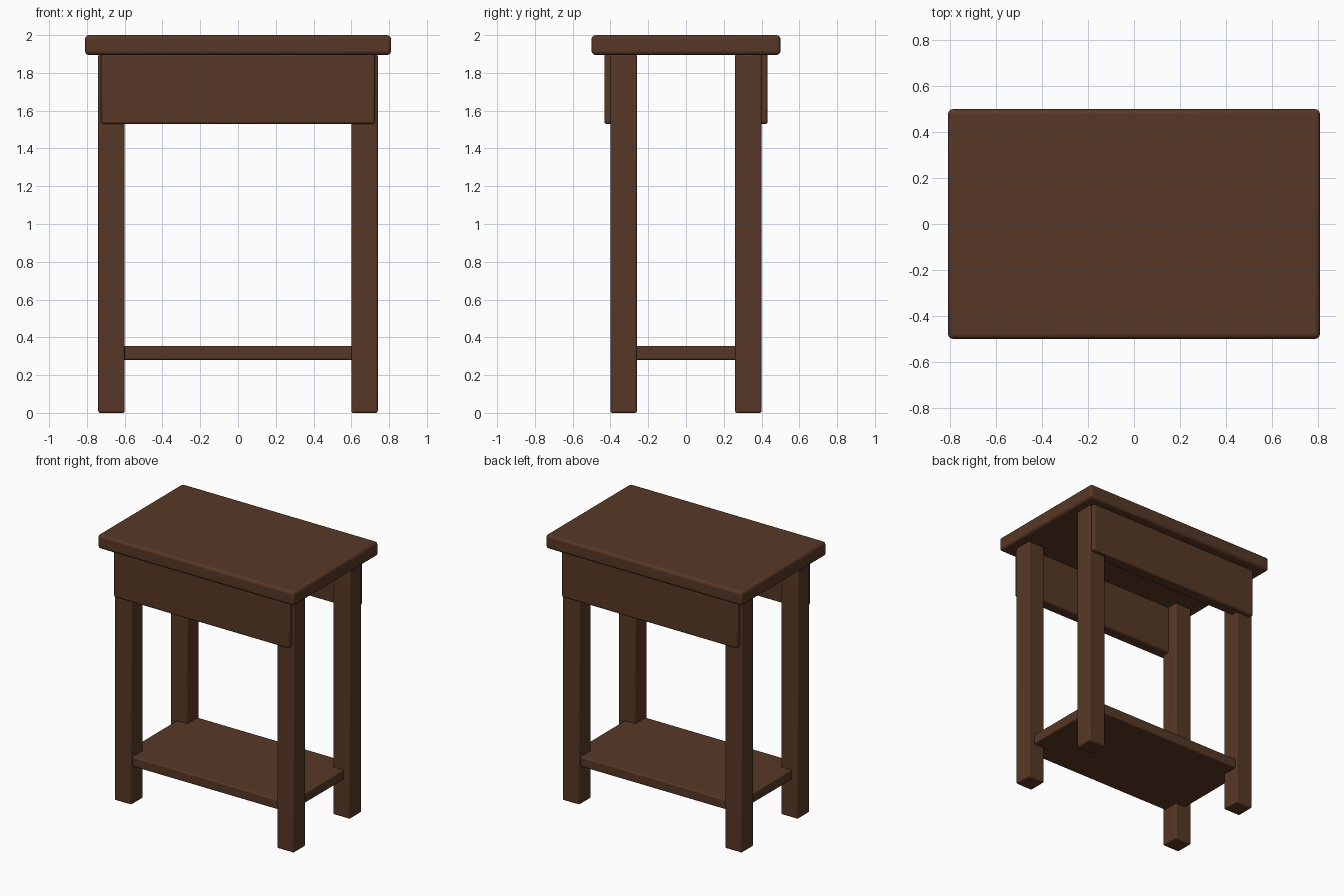
import bpy
import bmesh
import math

cube = bpy.data.objects.get("Cube")
if cube:
    bpy.data.objects.remove(cube, do_unlink=True)

# Dark brown wood
wood = bpy.data.materials.new("dark_brown_wood")
wood.use_nodes = True
colour = (0.095, 0.039, 0.019, 1)
wood.diffuse_color = colour
wood.node_tree.nodes["Principled BSDF"].inputs["Base Color"].default_value = colour


def board(name, low, high, radius):
    """Box between two corners with rounded edges."""
    bm = bmesh.new()
    bmesh.ops.create_cube(bm, size=1)
    for v in bm.verts:
        v.co = [h if c > 0 else l for c, l, h in zip(v.co, low, high)]
    mesh = bpy.data.meshes.new(name)
    bm.to_mesh(mesh)
    bm.free()
    mesh.materials.append(wood)
    obj = bpy.data.objects.new(name, mesh)
    bpy.context.collection.objects.link(obj)
    bevel = obj.modifiers.new("rounded_edges", "BEVEL")
    bevel.width = radius
    bevel.segments = 3
    bpy.ops.object.select_all(action="DESELECT")
    obj.select_set(True)
    bpy.context.view_layer.objects.active = obj
    bpy.ops.object.shade_smooth_by_angle(angle=math.radians(35))
    return obj


# Table top and lower shelf
board("table_top", (-0.81, -0.5, 1.895), (0.81, 0.5, 2), 0.02)
board("lower_shelf", (-0.69, -0.385, 0.28), (0.69, 0.385, 0.355), 0.01)

for depth, sy in (("front", -1), ("back", 1)):
    # Apron panel across each long side
    y0, y1 = sorted((sy * 0.34, sy * 0.432))
    board(depth + "_panel", (-0.725, y0, 1.53), (0.725, y1, 1.9), 0.012)
    # Legs, one in each corner
    y0, y1 = sorted((sy * 0.26, sy * 0.4))
    for side, sx in (("right", -1), ("left", 1)):
        x0, x1 = sorted((sx * 0.6, sx * 0.74))
        board(f"{depth}_{side}_leg", (x0, y0, 0), (x1, y1, 1.9), 0.01)
